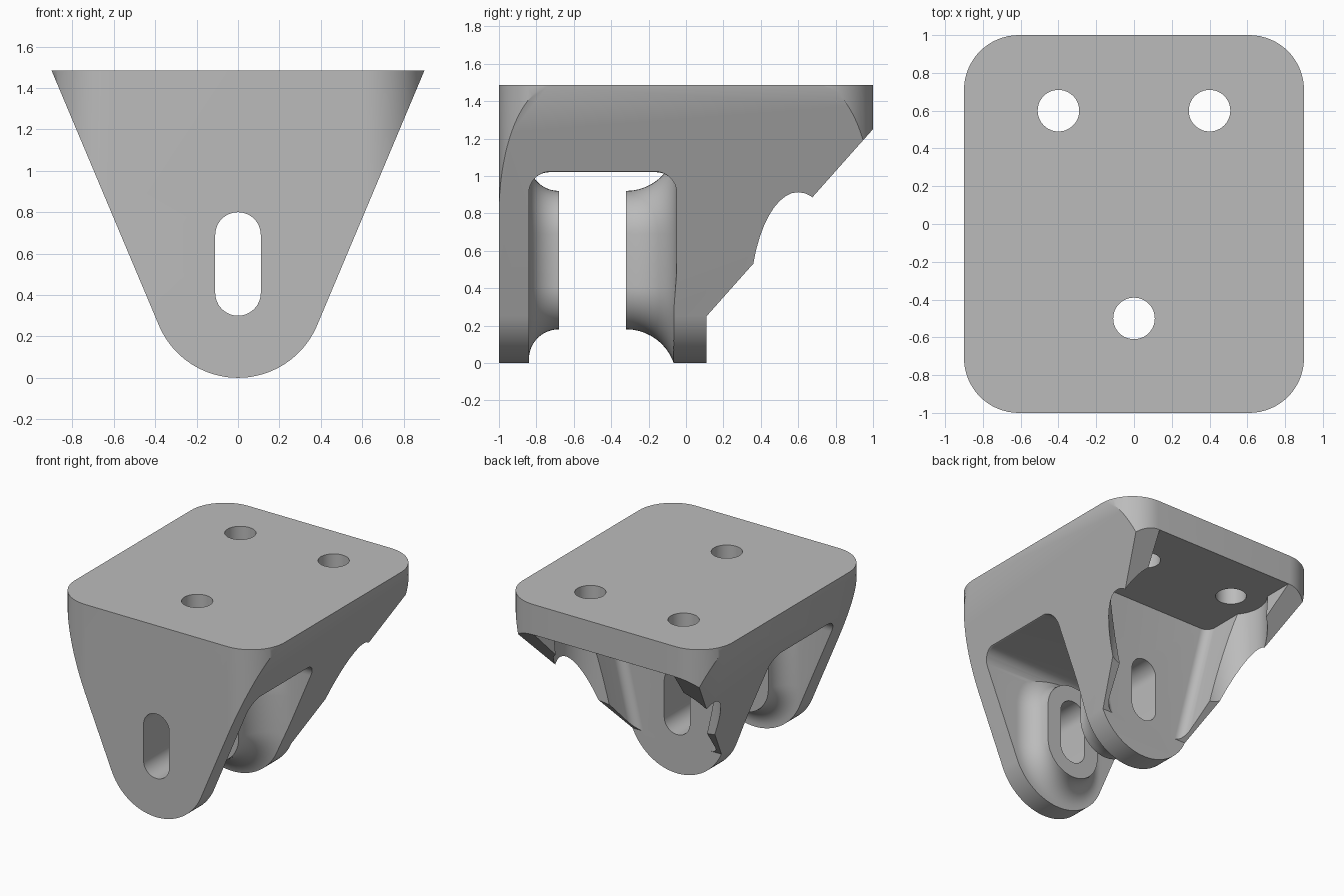
import bpy, bmesh
from math import sin, cos, pi, sqrt, radians

if "Cube" in bpy.data.objects:
    bpy.data.objects.remove(bpy.data.objects["Cube"])

grey = bpy.data.materials.new("plain_grey")
grey.use_nodes = True
colour = (0.5, 0.5, 0.5, 1)
grey.diffuse_color = colour
grey.node_tree.nodes["Principled BSDF"].inputs["Base Color"].default_value = colour


def loft(name, rings):
    """Closed solid skinned through matching rings of 3D points."""
    bm = bmesh.new()
    loops = [[bm.verts.new(p) for p in ring] for ring in rings]
    n = len(loops[0])
    for a, b in zip(loops, loops[1:]):
        for i in range(n):
            j = (i + 1) % n
            bm.faces.new((a[i], a[j], b[j], b[i]))
    bm.faces.new(loops[0])
    bm.faces.new(loops[-1])
    bmesh.ops.recalc_face_normals(bm, faces=bm.faces)
    mesh = bpy.data.meshes.new(name)
    bm.to_mesh(mesh)
    bm.free()
    mesh.materials.append(grey)
    obj = bpy.data.objects.new(name, mesh)
    bpy.context.collection.objects.link(obj)
    return obj


def combine(target, tool, operation="DIFFERENCE"):
    """Apply a boolean and discard the tool."""
    mod = target.modifiers.new("cut", "BOOLEAN")
    mod.operation, mod.solver, mod.object = operation, "EXACT", tool
    bpy.context.view_layer.objects.active = target
    bpy.ops.object.modifier_apply(modifier=mod.name)
    bpy.data.objects.remove(tool)


def rounded_rect(u0, u1, v0, v1, r, n=12):
    pts = []
    corners = ((u1 - r, v1 - r), (u0 + r, v1 - r), (u0 + r, v0 + r), (u1 - r, v0 + r))
    for k, (cu, cv) in enumerate(corners):
        for i in range(n + 1):
            a = (k + i / n) * pi / 2
            pts.append((cu + r * cos(a), cv + r * sin(a)))
    return pts


def capsule(r, y, n=24):
    """Upright slot outline in the xz plane."""
    pts = []
    for side in (0, 1):
        for i in range(n + 1):
            a = (side + i / n) * pi
            pts.append((r * cos(a), y, 0.55 + (0.14, -0.14)[side] + r * sin(a)))
    return pts


def cylinder(name, x, y, r, z0, z1, n=48):
    circle = [(x + r * cos(2 * pi * i / n), y + r * sin(2 * pi * i / n)) for i in range(n)]
    return loft(name, [[(u, v, z) for u, v in circle] for z in (z0, z1)])


# Main body: rounded plan intersected with the tapered, round-bottomed outline
TOP, R = 1.485, 0.415
plan = rounded_rect(-0.9, 0.9, -1, 1, 0.29, 16)
body = loft("mounting_bracket", [[(x, y, z) for x, y in plan] for z in (-0.1, TOP)])
tilt = radians(23.5)
arc = [pi + tilt + (pi - 2 * tilt) * i / 40 for i in range(41)]
arc = [pi + tilt + (a - pi - tilt) for a in arc]
outline = [(R * cos(a), R + R * sin(a)) for a in arc]
outline = [(-0.943, 1.585)] + outline + [(0.943, 1.585)]
combine(body, loft("outline", [[(x, y, z) for x, z in outline] for y in (-1.2, 1.2)]), "INTERSECT")

# Sloping underside behind the rear leg
slope = [(0.11, -0.2), (0.11, 0.25), (1.2, 1.475), (1.3, -0.2)]
combine(body, loft("slope", [[(x, y, z) for y, z in slope] for x in (-1.2, 1.2)]))

# Gap between the legs, flaring slightly at both sides
half = [(0.69 + 0.04 * sin(a), 0.04 * (1 - cos(a))) for a in (pi / 2 * i / 6 for i in range(7))]
half.append((1.1, 0.04))
flare = [(-x, f) for x, f in reversed(half)] + half
gap = loft("leg_gap", [[(x, y, z) for y, z in rounded_rect(-0.84, -0.05, -0.4, 1.02 + f, 0.11)]
                       for x, f in flare])

# Filleted bosses facing each other around the slotted holes
for name, wall, face in (("front_boss", -0.84, -0.68), ("rear_boss", -0.05, -0.32)):
    depth = abs(face - wall)
    sign = 1 if face > wall else -1
    rings = [capsule(0.23 + depth, wall - sign * 0.03)]
    for i in range(13):
        a = pi / 2 * i / 12
        rings.append(capsule(0.23 + depth * (1 - sin(a)), wall + sign * depth * (1 - cos(a))))
    combine(gap, loft(name, rings))
combine(body, gap)

# Tapered pocket behind the rear leg
pocket = [[(x, y, z) for x, y in rounded_rect(-w, w, 0.11, 1.5, 0.07)]
          for w, z in ((0.32, 0.1), (0.6, 1.25))]
combine(body, loft("pocket", pocket))

# Bolt holes, with clearance scallops under the rear pair
for x in (-0.4, 0.4):
    combine(body, cylinder("clearance", x, 0.6, 0.26, 0.2, 1.25))
for x, y in ((-0.4, 0.6), (0.4, 0.6), (0, -0.5)):
    combine(body, cylinder("bolt_hole", x, y, 0.11, 0.95, 1.7))

# Slotted hole through both legs
combine(body, loft("slot", [capsule(0.11, y) for y in (-1.2, 0.4)]))

bpy.ops.object.select_all(action="DESELECT")
body.select_set(True)
bpy.context.view_layer.objects.active = body
bpy.ops.object.shade_smooth_by_angle(angle=radians(30))
